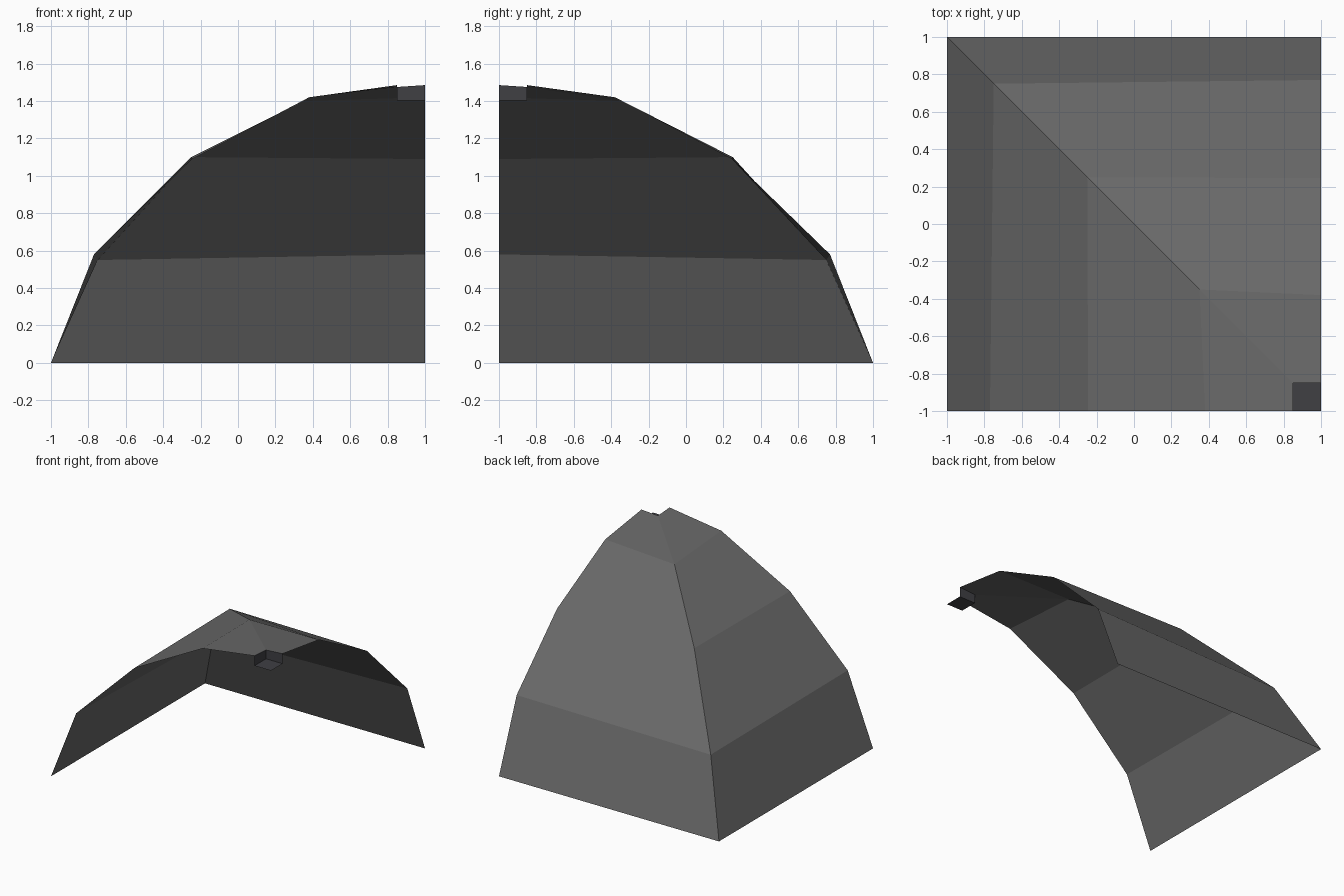
import bpy
import bmesh

cube = bpy.data.objects.get("Cube")
if cube:
    bpy.data.objects.remove(cube)


def material(name, colour):
    mat = bpy.data.materials.new(name)
    mat.use_nodes = True
    mat.diffuse_color = (*colour, 1)
    mat.node_tree.nodes["Principled BSDF"].inputs["Base Color"].default_value = (*colour, 1)
    return mat


def mirror(p):
    # Reflect across the diagonal fold
    return (-p[1], -p[0], p[2])


def build(name, quads, mat):
    # Make a sheet from quads on one side and their diagonal reflections
    bm = bmesh.new()
    for quad in quads:
        bm.faces.new([bm.verts.new(p) for p in quad])
        bm.faces.new([bm.verts.new(mirror(p)) for p in reversed(quad)])
    bmesh.ops.remove_doubles(bm, verts=bm.verts, dist=0.001)
    mesh = bpy.data.meshes.new(name)
    bm.to_mesh(mesh)
    bm.free()
    mesh.materials.append(mat)
    obj = bpy.data.objects.new(name, mesh)
    bpy.context.collection.objects.link(obj)
    return obj


grey = material("warm grey", (0.14, 0.14, 0.14))
dark = material("dark blue grey", (0.05, 0.05, 0.057))

# Curved shell: (x, z) along the open edge and along the diagonal fold
edge = [(-1, 0), (-0.77, 0.58), (-0.245, 1.09), (0.38, 1.42), (0.85, 1.485)]
fold = [(-1, 0), (-0.75, 0.55), (-0.25, 1.10), (0.35, 1.40), (0.85, 1.475)]
rim = [(x, -1, z) for x, z in edge]
ridge = [(x, -x, z) for x, z in fold]
build("dome_shell",
      [(rim[i], rim[i + 1], ridge[i + 1], ridge[i]) for i in range(len(rim) - 1)], grey)

# Recessed cap at the crown: two side walls and a floor
floor_z = 1.403
build("crown_walls",
      [(rim[-1], (0.85, -1, floor_z), (0.85, -0.85, floor_z), ridge[-1])], dark)

bm = bmesh.new()
bm.faces.new([bm.verts.new((x, y, floor_z))
              for x, y in ((0.85, -1), (1, -1), (1, -0.85), (0.85, -0.85))])
mesh = bpy.data.meshes.new("crown_floor")
bm.to_mesh(mesh)
bm.free()
mesh.materials.append(dark)
bpy.context.collection.objects.link(bpy.data.objects.new("crown_floor", mesh))
